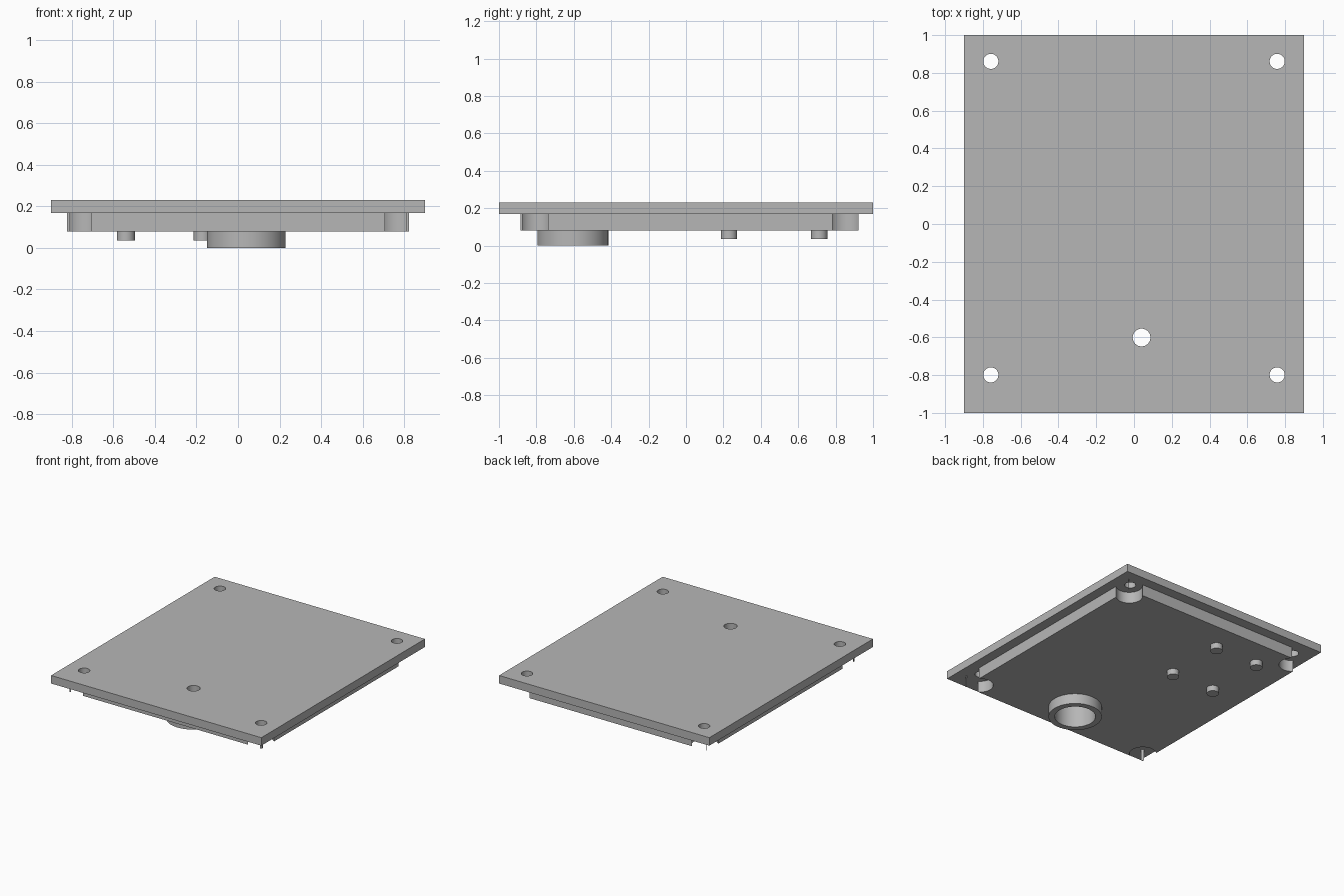
import bpy

if "Cube" in bpy.data.objects:
    bpy.data.objects.remove(bpy.data.objects["Cube"])

grey = bpy.data.materials.new("plain_grey")
grey.use_nodes = True
grey.diffuse_color = (0.47, 0.47, 0.47, 1)
grey.node_tree.nodes["Principled BSDF"].inputs["Base Color"].default_value = (0.47, 0.47, 0.47, 1)


def box(name, x0, x1, y0, y1, z0, z1):
    bpy.ops.mesh.primitive_cube_add(
        size=1, location=((x0 + x1) / 2, (y0 + y1) / 2, (z0 + z1) / 2))
    ob = bpy.context.object
    ob.name = name
    ob.scale = (x1 - x0, y1 - y0, z1 - z0)
    bpy.ops.object.transform_apply(location=False, rotation=False, scale=True)
    ob.data.materials.append(grey)
    return ob


def cylinder(name, x, y, radius, z0, z1, sides=48):
    bpy.ops.mesh.primitive_cylinder_add(
        vertices=sides, radius=radius, depth=z1 - z0, location=(x, y, (z0 + z1) / 2))
    ob = bpy.context.object
    ob.name = name
    ob.data.materials.append(grey)
    return ob


def drill(target, x, y, radius, z0, z1):
    """Cut a round bore, then discard the cutter."""
    cutter = cylinder("cutter", x, y, radius, z0, z1)
    cutter.hide_render = True
    mod = target.modifiers.new("bore", "BOOLEAN")
    mod.operation = "DIFFERENCE"
    mod.solver = "EXACT"
    mod.object = cutter
    bpy.context.view_layer.objects.active = target
    bpy.ops.object.modifier_apply(modifier=mod.name)
    bpy.data.objects.remove(cutter)


def smooth(ob):
    bpy.ops.object.select_all(action="DESELECT")
    ob.select_set(True)
    bpy.context.view_layer.objects.active = ob
    bpy.ops.object.shade_smooth_by_angle()


PLATE_BOTTOM, SLAB_BOTTOM = 0.168, 0.08
RING_X, RING_Y = 0.04, -0.605

# Cover plate with its inner slab underneath
plate = box("cover_plate", -0.9, 0.9, -1, 1, PLATE_BOTTOM, 0.23)
slab = box("inner_slab", -0.824, 0.824, -0.885, 0.922, SLAB_BOTTOM, PLATE_BOTTOM)

# Corner screw holes, and round clearance pockets in the slab
for x in (-0.758, 0.758):
    for hole_y, pocket_y in ((0.861, 0.851), (-0.799, -0.805)):
        drill(plate, x, hole_y, 0.04, 0.1, 0.3)
        drill(slab, x, pocket_y, 0.095, 0.0, 0.3)

# Shaft hole through the plate, wide socket through the slab
drill(plate, RING_X, RING_Y + 0.004, 0.047, 0.1, 0.3)
drill(slab, RING_X, RING_Y, 0.145, 0.0, 0.3)

# Collar around the socket
collar = cylinder("socket_collar", RING_X, RING_Y, 0.19, 0, SLAB_BOTTOM)
drill(collar, RING_X, RING_Y, 0.145, -0.1, 0.3)

# Four short pegs
pegs = [cylinder("peg", x, y, 0.044, 0.036, SLAB_BOTTOM, 32)
        for x in (-0.54, -0.17) for y in (0.23, 0.712)]

for part in (plate, slab, collar, *pegs):
    smooth(part)
